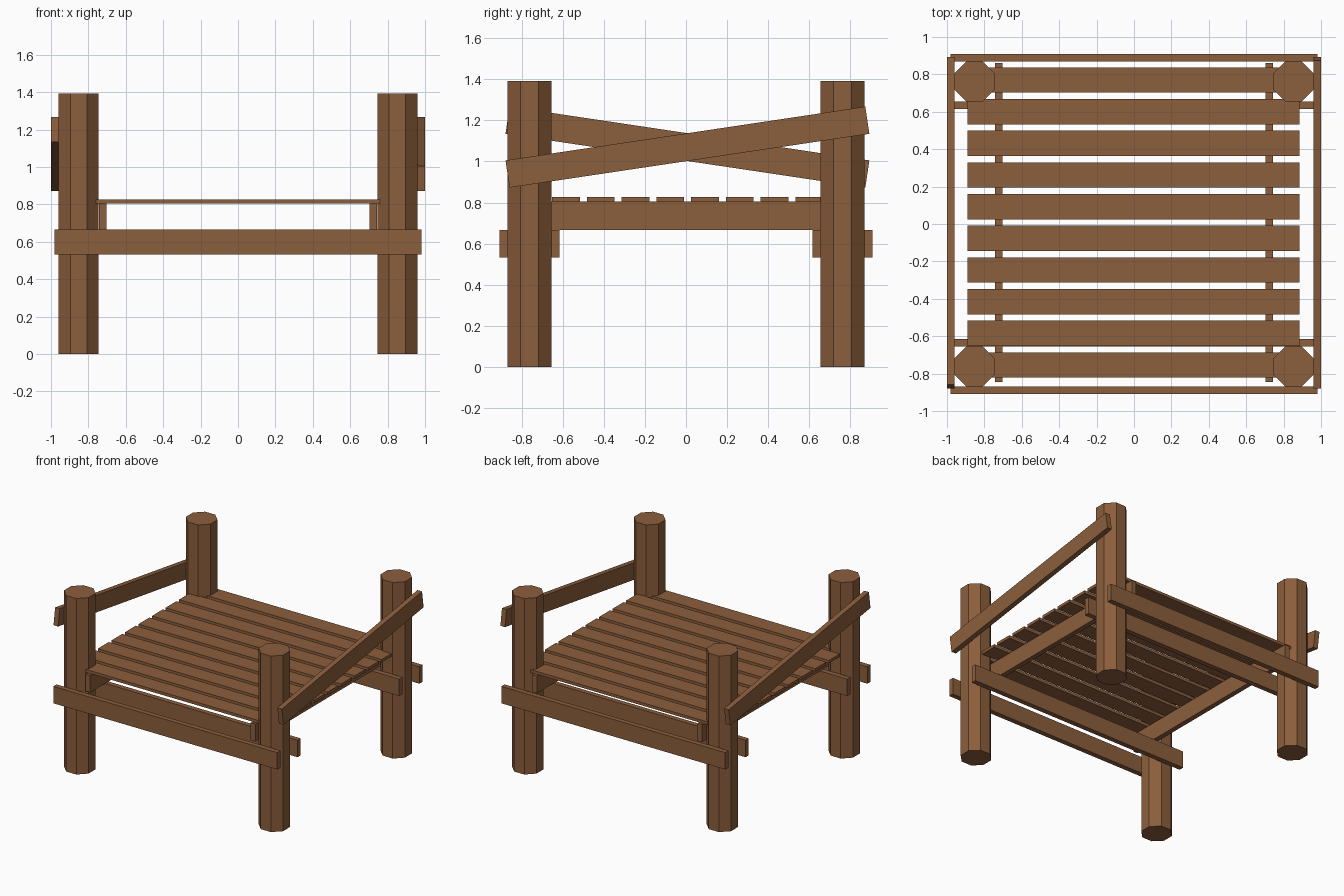
import bpy, math

if "Cube" in bpy.data.objects:
    bpy.data.objects.remove(bpy.data.objects["Cube"])

wood = bpy.data.materials.new("wood")
wood.diffuse_color = (0.26, 0.112, 0.045, 1)
wood.use_nodes = True
wood.node_tree.nodes["Principled BSDF"].inputs["Base Color"].default_value = wood.diffuse_color


def box(name, center, size, tilt=0.0):
    bpy.ops.mesh.primitive_cube_add(size=1, location=center)
    ob = bpy.context.object
    ob.name = name
    ob.scale = size
    ob.rotation_euler.x = tilt
    ob.data.materials.append(wood)
    return ob


POST_X, POST_Y, POST_HALF = 0.852, 0.762, 0.107

# Octagonal corner posts, flats facing the axes
for sx, side in ((-1, "left"), (1, "right")):
    for sy, end in ((-1, "front"), (1, "back")):
        bpy.ops.mesh.primitive_cylinder_add(
            vertices=8, radius=POST_HALF / math.cos(math.pi / 8), depth=1.393,
            location=(sx * POST_X, sy * POST_Y, 1.393 / 2),
            rotation=(0, 0, math.pi / 8))
        post = bpy.context.object
        post.name = f"{end}_{side}_post"
        post.data.materials.append(wood)

# Paired cross beams clamping the posts at front and back
for sy, end in ((-1, "front"), (1, "back")):
    for offset, place in ((POST_HALF + 0.02, "outer"), (-POST_HALF - 0.02, "inner")):
        box(f"{end}_{place}_beam", (0, sy * (POST_Y + offset), 0.6), (1.96, 0.04, 0.134))

# Joists and sloping handrails, the two handrails leaning opposite ways
for sx, side in ((-1, "left"), (1, "right")):
    box(f"{side}_joist", (sx * 0.723, 0.008, 0.736), (0.04, 1.706, 0.138))
    box(f"{side}_handrail", (sx * 0.98, 0.007, 1.07), (0.04, 1.772, 0.134),
        sx * math.radians(8.5))

# Deck slats
for i in range(10):
    box(f"deck_slat_{i + 1}", (-0.002, 0.008 + (i - 4.5) * 0.1693, 0.816), (1.774, 0.136, 0.023))
